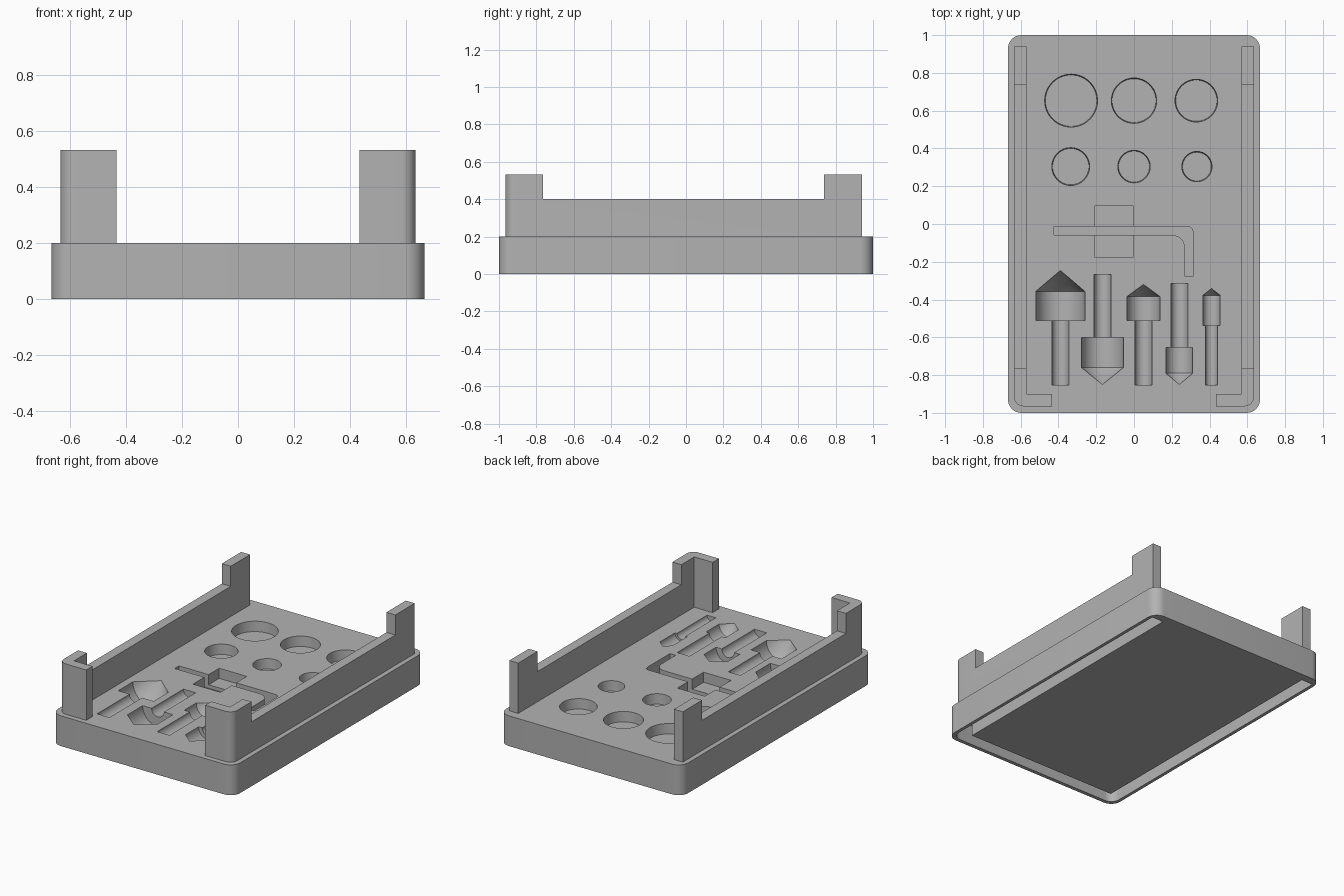
import bpy, bmesh, math
from mathutils import Vector

if "Cube" in bpy.data.objects:
    bpy.data.objects.remove(bpy.data.objects["Cube"])

grey = bpy.data.materials.new("plain_grey")
grey.use_nodes = True
grey.diffuse_color = (0.45, 0.45, 0.45, 1)
grey.node_tree.nodes["Principled BSDF"].inputs["Base Color"].default_value = grey.diffuse_color


def finish(name, bm):
    bmesh.ops.remove_doubles(bm, verts=bm.verts, dist=1e-5)
    bmesh.ops.recalc_face_normals(bm, faces=bm.faces)
    mesh = bpy.data.meshes.new(name)
    bm.to_mesh(mesh)
    bm.free()
    mesh.materials.append(grey)
    obj = bpy.data.objects.new(name, mesh)
    bpy.context.collection.objects.link(obj)
    return obj


def fillet(corners, steps=8):
    """Outline from (x, y, radius) corners, rounding those with a radius."""
    out = []
    for i, (x, y, r) in enumerate(corners):
        p = Vector((x, y))
        if r == 0:
            out.append(p)
            continue
        a = (Vector(corners[i - 1][:2]) - p).normalized()
        b = (Vector(corners[(i + 1) % len(corners)][:2]) - p).normalized()
        for k in range(steps + 1):
            t = k / steps * math.pi / 2
            out.append(p + (a + b) * r - b * r * math.cos(t) - a * r * math.sin(t))
    return out


def prism(name, corners, z0, z1):
    bm = bmesh.new()
    face = bm.faces.new([bm.verts.new((p.x, p.y, z0)) for p in fillet(corners)])
    ext = bmesh.ops.extrude_face_region(bm, geom=[face])
    for v in ext["geom"]:
        if isinstance(v, bmesh.types.BMVert):
            v.co.z = z1
    return finish(name, bm)


def box_corners(x0, y0, x1, y1, r=0):
    return [(x0, y0, r), (x1, y0, r), (x1, y1, r), (x0, y1, r)]


def lathe(name, x, z, profile):
    """Spin a (radius, y) profile about an axis parallel to y."""
    bm = bmesh.new()
    vs = [bm.verts.new((x + r, y, z)) for r, y in profile]
    es = [bm.edges.new(pair) for pair in zip(vs, vs[1:])]
    bmesh.ops.spin(bm, geom=vs + es, cent=(x, 0, z), axis=(0, 1, 0),
                   angle=math.tau, steps=48)
    return finish(name, bm)


def cut(target, cutter):
    cutter.hide_render = True
    mod = target.modifiers.new("cut", "BOOLEAN")
    mod.operation = "DIFFERENCE"
    mod.solver = "EXACT"
    mod.object = cutter
    bpy.context.view_layer.objects.active = target
    bpy.ops.object.modifier_apply(modifier=mod.name)
    bpy.data.objects.remove(cutter)


def smooth(obj):
    bpy.ops.object.select_all(action="DESELECT")
    obj.select_set(True)
    bpy.context.view_layer.objects.active = obj
    bpy.ops.object.shade_smooth_by_angle(angle=math.radians(25))


TOP = 0.2
base = prism("tray_base", box_corners(-0.667, -1, 0.667, 1, 0.07), 0, TOP)

# Round sockets
for x, y, r in [(-0.333, 0.653, 0.14), (0, 0.653, 0.12), (0.33, 0.653, 0.113),
                (-0.335, 0.304, 0.1), (0, 0.304, 0.086), (0.333, 0.304, 0.08)]:
    bm = bmesh.new()
    bmesh.ops.create_cone(bm, cap_ends=True, segments=64, radius1=r - 0.004,
                          radius2=r + 0.002, depth=0.1)
    bmesh.ops.translate(bm, verts=bm.verts, vec=(x, y, TOP - 0.067 + 0.05))
    cut(base, finish("socket_cutter", bm))

# Half-round bit pockets: x, head radius, shaft radius, tip, shoulder, head end, shaft end
for x, head, shaft, tip, shoulder, neck, end in [
        (-0.39, 0.13, 0.045, -0.246, -0.357, -0.51, -0.852),
        (-0.167, 0.111, 0.045, -0.85, -0.76, -0.6, -0.267),
        (0.05, 0.087, 0.045, -0.32, -0.384, -0.51, -0.852),
        (0.24, 0.071, 0.045, -0.85, -0.79, -0.653, -0.315),
        (0.41, 0.046, 0.032, -0.341, -0.378, -0.537, -0.852)]:
    cut(base, lathe("bit_cutter", x, TOP, [
        (0, tip), (head, shoulder), (head, neck), (shaft, neck), (shaft, end), (0, end)]))

# Bent key slot with a finger recess
cut(base, prism("finger_cutter", box_corners(-0.206, -0.177, -0.005, 0.098), TOP - 0.067, 0.3))
cut(base, prism("key_cutter", [
    (-0.423, -0.058, 0), (0.27, -0.058, 0.07), (0.27, -0.278, 0), (0.312, -0.278, 0),
    (0.312, -0.013, 0.03), (-0.423, -0.013, 0)], TOP - 0.09, 0.3))

# Stacking groove underneath
cut(base, prism("groove_cutter", [
    (-0.645, -0.975, 0.06), (0.645, -0.975, 0.06), (0.645, 0.945, 0), (0.56, 0.945, 0),
    (0.56, -0.89, 0), (-0.56, -0.89, 0), (-0.56, 0.945, 0), (-0.645, 0.945, 0)],
    -0.1, 0.133))
smooth(base)

# Side rails with a tall back post and a tall hooked front post
for side, s in (("left", 1), ("right", -1)):
    rail = prism(side + "_rail", [
        (s * 0.435, -0.965, 0), (s * 0.635, -0.965, 0.05), (s * 0.635, 0.94, 0),
        (s * 0.57, 0.94, 0), (s * 0.57, -0.9, 0), (s * 0.435, -0.9, 0)], TOP - 0.01, 0.533)
    cut(rail, prism("rail_cutter", box_corners(s * 0.6 - 0.1, -0.765, s * 0.6 + 0.1, 0.738),
                    0.4, 0.6))
    smooth(rail)
